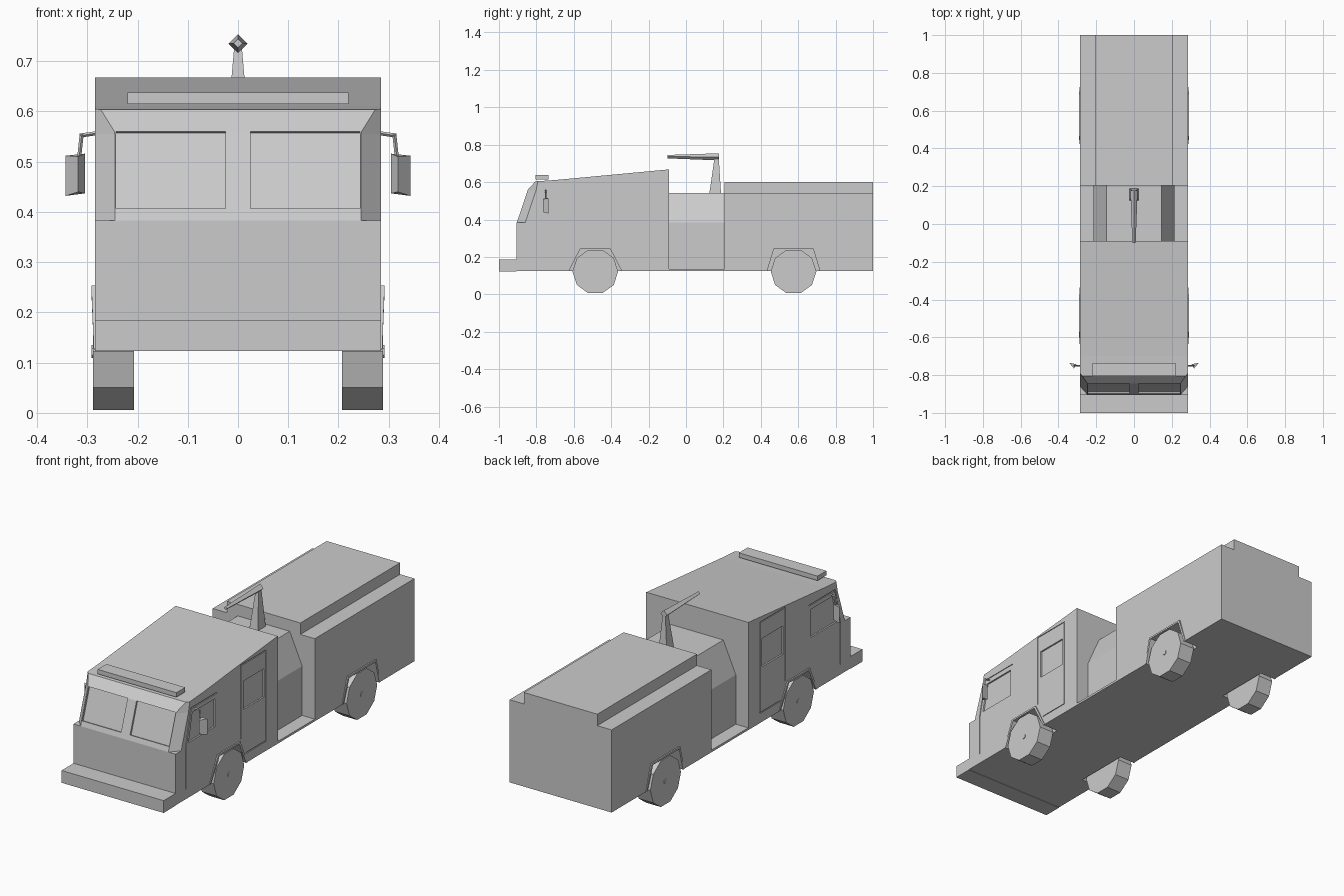
import bpy, bmesh, math
from mathutils import Matrix, Vector

if "Cube" in bpy.data.objects:
    bpy.data.objects.remove(bpy.data.objects["Cube"])

W = 0.285  # half width of the body


def finish(name, bm):
    bmesh.ops.recalc_face_normals(bm, faces=bm.faces)
    me = bpy.data.meshes.new(name)
    bm.to_mesh(me)
    bm.free()
    ob = bpy.data.objects.new(name, me)
    bpy.context.collection.objects.link(ob)
    return ob


def prism(name, pts, a, b, axis='x'):
    """Extrude a profile: (y, z) along x, or (x, z) along y."""
    bm = bmesh.new()
    place = (lambda p, t: (t, p[0], p[1])) if axis == 'x' else (lambda p, t: (p[0], t, p[1]))
    lo = [bm.verts.new(place(p, a)) for p in pts]
    hi = [bm.verts.new(place(p, b)) for p in pts]
    bm.faces.new(lo)
    bm.faces.new(hi)
    for i in range(len(pts)):
        j = (i + 1) % len(pts)
        bm.faces.new((lo[i], lo[j], hi[j], hi[i]))
    return finish(name, bm)


def hull(name, pts):
    bm = bmesh.new()
    for p in pts:
        bm.verts.new(p)
    bmesh.ops.convex_hull(bm, input=bm.verts)
    bmesh.ops.dissolve_limit(bm, angle_limit=0.01, verts=bm.verts, edges=bm.edges)
    return finish(name, bm)


def rect(u0, u1, v0, v1):
    return [(u0, v0), (u1, v0), (u1, v1), (u0, v1)]


def cone(name, p, q, r1, r2, sides, roll=0.0):
    p, q = Vector(p), Vector(q)
    bm = bmesh.new()
    rot = (q - p).to_track_quat('Z', 'Y').to_matrix().to_4x4()
    mat = Matrix.Translation((p + q) / 2) @ rot @ Matrix.Rotation(roll, 4, 'Z')
    bmesh.ops.create_cone(bm, cap_ends=True, segments=sides, radius1=r1,
                          radius2=r2, depth=(q - p).length, matrix=mat)
    return finish(name, bm)


def cut(ob, cutter):
    mod = ob.modifiers.new("cut", 'BOOLEAN')
    mod.operation, mod.solver, mod.object = 'DIFFERENCE', 'EXACT', cutter
    bpy.context.view_layer.objects.active = ob
    bpy.ops.object.modifier_apply(modifier=mod.name)
    bpy.data.objects.remove(cutter)


def side_cut(ob, pts, depth):
    for s in (-1, 1):
        cut(ob, prism("cutter", pts, s * (W - depth), s * (W + 0.03)))


# Cab
cab = prism("cab", [(-0.905, 0.125), (-0.905, 0.383), (-0.845, 0.56), (-0.805, 0.604),
                    (-0.70, 0.611), (-0.09, 0.668), (-0.09, 0.125)], -W, W)

# Chamfered windscreen corners
for s in (-1, 1):
    pts = []
    for z, x1, y1, x2, y2 in ((0.383, 0.245, -0.905, 0.285, -0.86),
                              (0.555, 0.245, -0.847, 0.285, -0.802),
                              (0.625, 0.281, -0.805, 0.293, -0.785)):
        dx, dy = x2 - x1, y2 - y1
        pts += [(s * (x1 - dx), y1 - dy, z), (s * (x2 + dx), y2 + dy, z), (s * 0.40, -1.05, z)]
    cut(cab, hull("cutter", pts))

# Windscreen panes
for s in (-1, 1):
    pane = [(-0.889, 0.405), (-0.939, 0.42), (-0.895, 0.575), (-0.845, 0.56), (-0.836, 0.557), (-0.888, 0.402)]
    cut(cab, prism("cutter", pane, s * 0.025, s * 0.243))

# Side windows and door seams
side_cut(cab, [(-0.80, 0.402), (-0.59, 0.402), (-0.59, 0.543), (-0.77, 0.543)], 0.008)
side_cut(cab, rect(-0.365, -0.20, 0.402, 0.545), 0.008)
side_cut(cab, [(-0.825, 0.175), (-0.825, 0.385), (-0.785, 0.57), (-0.575, 0.57),
               (-0.575, 0.565), (-0.78, 0.565), (-0.82, 0.385), (-0.82, 0.175)], 0.004)
side_cut(cab, [(-0.388, 0.26), (-0.388, 0.634), (-0.183, 0.634), (-0.183, 0.172), (-0.345, 0.172),
               (-0.345, 0.177), (-0.188, 0.177), (-0.188, 0.629), (-0.383, 0.629), (-0.383, 0.26)], 0.004)

# Rear tank body with stepped roof
rear = prism("rear_body", [(-W, 0.125), (W, 0.125), (W, 0.542), (0.205, 0.542), (0.205, 0.60),
                           (-0.205, 0.60), (-0.205, 0.542), (-W, 0.542)], 0.205, 1.0, 'y')

# Narrow middle section and its sill
prism("middle_body", [(-0.215, 0.13), (0.215, 0.13), (0.215, 0.385), (0.145, 0.542),
                      (-0.145, 0.542), (-0.215, 0.385)], -0.09, 0.205, 'y')
prism("middle_sill", rect(-0.09, 0.205, 0.125, 0.136), -W, W)

# Bumper and light bar
prism("bumper", rect(-1.0, -0.905, 0.123, 0.185), -W, W)
prism("light_bar", rect(-0.805, -0.735, 0.615, 0.638), -0.22, 0.22)

# Wheels, wells and fenders
for body, y, label in ((cab, -0.485, "front"), (rear, 0.575, "rear")):
    top = 0.085 if label == "front" else 0.11
    well = [(y - 0.143, 0.10), (y - 0.143, 0.125), (y - top + 0.006, 0.246),
            (y + top - 0.006, 0.246), (y + 0.143, 0.125), (y + 0.143, 0.10)]
    side_cut(body, well, 0.085)
    for s in (-1, 1):
        cone(label + "_wheel", (s * 0.207, y, 0.122), (s * 0.289, y, 0.122),
             0.122, 0.122, 10, math.pi / 2)
        cone(label + "_hub", (s * 0.28, y, 0.122), (s * 0.292, y, 0.122), 0.013, 0.013, 6)
        fender = prism(label + "_fender", [
            (y - 0.152, 0.125), (y - top - 0.003, 0.254), (y + top + 0.003, 0.254), (y + 0.152, 0.125),
            (y + 0.141, 0.125), (y + top - 0.006, 0.245), (y - top + 0.006, 0.245), (y - 0.141, 0.125)],
            s * (W - 0.003), s * 0.292)
        for v in fender.data.vertices:  # flush at the lower ends
            if abs(v.co.x) > 0.29 and v.co.z < 0.2:
                v.co.x = s * 0.287

# Wing mirrors
for s in (-1, 1):
    cone("mirror_arm", (s * 0.28, -0.75, 0.557), (s * 0.314, -0.75, 0.552), 0.004, 0.004, 4)
    cone("mirror_bracket", (s * 0.311, -0.75, 0.556), (s * 0.316, -0.75, 0.51), 0.004, 0.004, 4)
    hull("mirror", [(s * x, yy, z) for x, yy, z in (
        (0.305, -0.742, 0.437), (0.305, -0.742, 0.516), (0.343, -0.735, 0.432), (0.343, -0.735, 0.512),
        (0.318, -0.765, 0.44), (0.318, -0.765, 0.51))])

# Roof water cannon
hull("cannon_post", [(x, yy, z) for z, w, y0, y1 in ((0.54, 0.024, 0.125, 0.187), (0.735, 0.007, 0.153, 0.175))
                     for x in (-w, w) for yy in (y0, y1)])
cone("cannon_barrel", (0, 0.177, 0.735), (0, -0.10, 0.736), 0.019, 0.009, 4)
